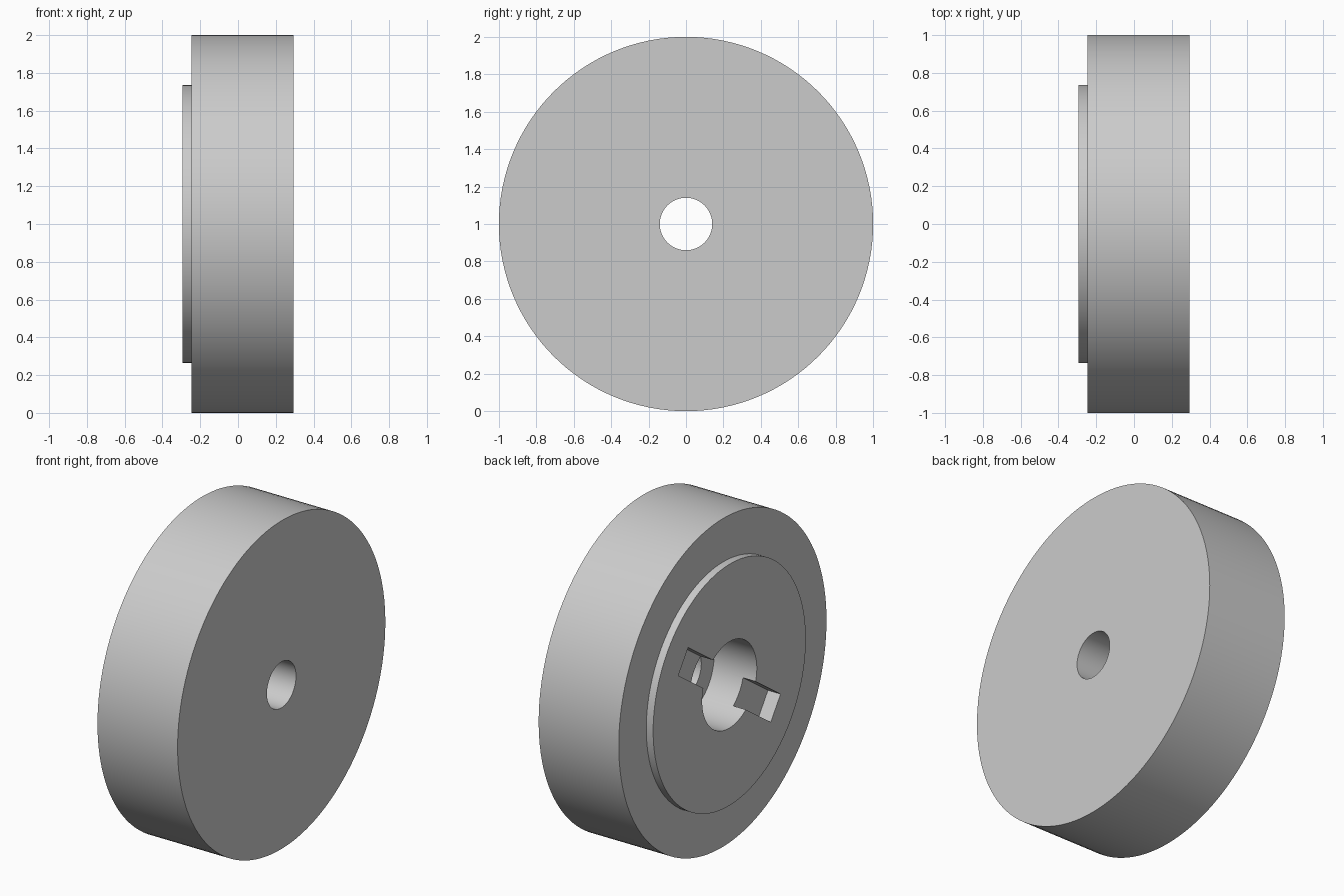
import bpy, bmesh
from math import pi, radians
from mathutils import Vector

if "Cube" in bpy.data.objects:
    bpy.data.objects.remove(bpy.data.objects["Cube"])

grey = bpy.data.materials.new("light_grey")
grey.use_nodes = True
colour = (0.6, 0.6, 0.6, 1)
grey.diffuse_color = colour
grey.node_tree.nodes["Principled BSDF"].inputs["Base Color"].default_value = colour

CENTRE = Vector((0, 0, 1))
BACK, SHOULDER, FACE, END = -0.293, -0.005, -0.247, 0.293
BORE, HOLE, BOSS, RIM = 0.263, 0.14, 0.735, 1.0
SLOT_DEPTH, SLOT_WIDTH, SLOT_LENGTH = 0.085, 0.165, 1.086

# Disc with raised boss, through hole and counterbore, turned about the x axis
profile = [(BACK, BORE), (BACK, BOSS), (FACE, BOSS), (FACE, RIM),
           (END, RIM), (END, HOLE), (SHOULDER, HOLE), (SHOULDER, BORE)]
bm = bmesh.new()
verts = [bm.verts.new((x, 0, 1 + r)) for x, r in profile]
edges = [bm.edges.new((v, verts[(i + 1) % len(verts)])) for i, v in enumerate(verts)]
bmesh.ops.spin(bm, geom=verts + edges, cent=CENTRE, axis=(1, 0, 0),
               angle=2 * pi, steps=128)
bmesh.ops.remove_doubles(bm, verts=bm.verts, dist=0.0001)
bmesh.ops.recalc_face_normals(bm, faces=bm.faces)
mesh = bpy.data.meshes.new("disc")
bm.to_mesh(mesh)
bm.free()
disc = bpy.data.objects.new("disc", mesh)
bpy.context.collection.objects.link(disc)
mesh.materials.append(grey)

# Two opposite drive slots, cut by one tilted bar across the bore
bpy.ops.mesh.primitive_cube_add(size=1, location=(BACK, 0, 1), rotation=(radians(35), 0, 0))
cutter = bpy.context.object
cutter.name = "slot_cutter"
cutter.scale = (2 * SLOT_DEPTH, SLOT_LENGTH, SLOT_WIDTH)
cutter.hide_render = True
cutter.data.materials.append(grey)

cut = disc.modifiers.new("slots", "BOOLEAN")
cut.operation = "DIFFERENCE"
cut.solver = "EXACT"
cut.object = cutter
bpy.ops.object.select_all(action="DESELECT")
disc.select_set(True)
bpy.context.view_layer.objects.active = disc
bpy.ops.object.modifier_apply(modifier=cut.name)
bpy.data.objects.remove(cutter)
bpy.ops.object.shade_smooth_by_angle(angle=radians(30))
